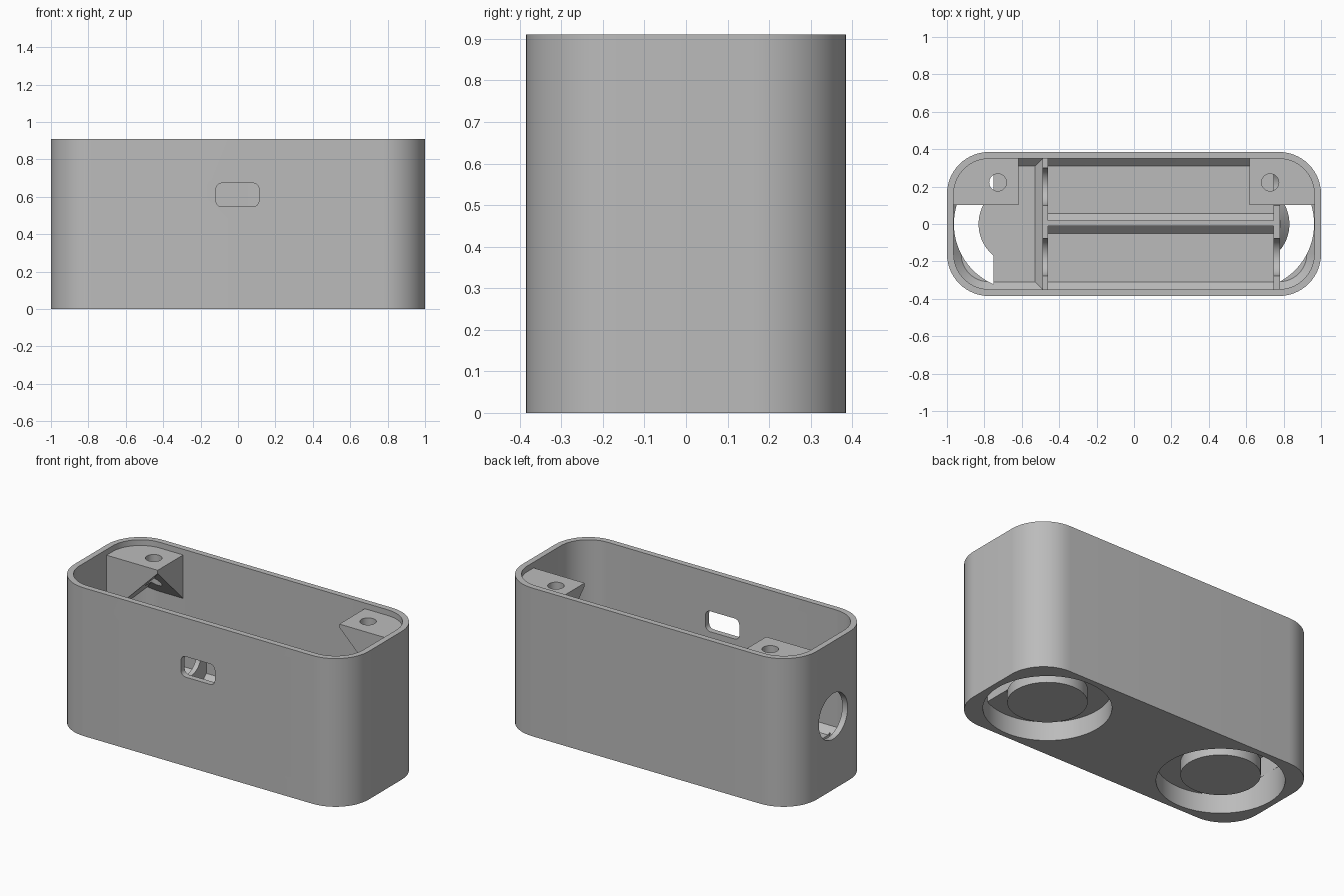
import bpy, bmesh, math

if "Cube" in bpy.data.objects:
    bpy.data.objects.remove(bpy.data.objects["Cube"])

grey = bpy.data.materials.new("plain_grey")
grey.diffuse_color = (0.5, 0.5, 0.5, 1)
grey.use_nodes = True
grey.node_tree.nodes["Principled BSDF"].inputs["Base Color"].default_value = grey.diffuse_color


def make(name, bm):
    bmesh.ops.remove_doubles(bm, verts=bm.verts, dist=1e-5)
    bmesh.ops.recalc_face_normals(bm, faces=bm.faces)
    me = bpy.data.meshes.new(name)
    bm.to_mesh(me)
    bm.free()
    me.materials.append(grey)
    ob = bpy.data.objects.new(name, me)
    bpy.context.collection.objects.link(ob)
    return ob


def loft(name, loops):
    """Skin a stack of equal-length loops and cap both ends."""
    bm = bmesh.new()
    rows = [[bm.verts.new(p) for p in lp] for lp in loops]
    n = len(rows[0])
    for a, b in zip(rows, rows[1:]):
        for i in range(n):
            bm.faces.new((a[i], a[(i + 1) % n], b[(i + 1) % n], b[i]))
    bm.faces.new(rows[0])
    bm.faces.new(rows[-1])
    return make(name, bm)


def prism(name, pts, axis, a, b):
    """Extrude a 2D outline along an axis from a to b."""
    put = {"x": lambda p, t: (t, p[0], p[1]),
           "y": lambda p, t: (p[0], t, p[1]),
           "z": lambda p, t: (p[0], p[1], t)}[axis]
    return loft(name, [[put(p, t) for p in pts] for t in (a, b)])


def lathe(name, prof, cx, n=96):
    """Turn a closed (radius, z) profile around a vertical axis at x = cx."""
    bm = bmesh.new()
    rows = []
    for k in range(n):
        t = 2 * math.pi * k / n
        rows.append([bm.verts.new((cx + r * math.cos(t), r * math.sin(t), z)) for r, z in prof])
    m = len(prof)
    for k in range(n):
        a, b = rows[k], rows[(k + 1) % n]
        for i in range(m):
            j = (i + 1) % m
            if prof[i][0] > 0 or prof[j][0] > 0:
                bm.faces.new((a[i], a[j], b[j], b[i]))
    bmesh.ops.remove_doubles(bm, verts=bm.verts, dist=1e-5)
    bmesh.ops.dissolve_degenerate(bm, edges=bm.edges, dist=1e-6)
    return make(name, bm)


def rrect(hx, hy, r, cx=0, cy=0, n=14):
    out = []
    for q, (sx, sy) in enumerate(((1, 1), (-1, 1), (-1, -1), (1, -1))):
        for i in range(n + 1):
            t = math.pi / 2 * (q + i / n)
            out.append((cx + sx * (hx - r) + r * math.cos(t), cy + sy * (hy - r) + r * math.sin(t)))
    return out


def circle(cx, cy, r, n=48):
    return [(cx + r * math.cos(2 * math.pi * i / n), cy + r * math.sin(2 * math.pi * i / n)) for i in range(n)]


def rect(x0, x1, y0, y1):
    return [(x0, y0), (x1, y0), (x1, y1), (x0, y1)]


def combine(ob, tool, op="DIFFERENCE"):
    mod = ob.modifiers.new("cut", "BOOLEAN")
    mod.operation, mod.solver, mod.object = op, "EXACT", tool
    bpy.context.view_layer.update()
    dg = bpy.context.evaluated_depsgraph_get()
    me = bpy.data.meshes.new_from_object(ob.evaluated_get(dg))
    ob.modifiers.clear()
    ob.data = me
    bpy.data.objects.remove(tool)


def inset(d):
    return rrect(1 - d, 0.385 - d, 0.225 - d)


H, FLOOR, WALL = 0.91, 0.15, 0.036

# Case: rounded shell with a chamfer where the walls meet the floor
case = prism("case", inset(0), "z", 0, H)
levels = ((WALL + 0.04, FLOOR), (WALL, FLOOR + 0.04), (WALL, H + 0.1))
combine(case, loft("cavity", [[(x, y, z) for x, y in inset(d)] for d, z in levels]))

# Ring channels under the floor, open to the inside only at the far ends
R, r = 0.35, 0.218
for cx, edge, top_r in ((-0.613, -0.75, r), (0.613, 0.78, 0.17)):
    combine(case, lathe("channel", [(0, -0.1), (R, -0.1), (R, 0.115), (r, 0.115), (r, 0.037), (0, 0.037)], cx))
    slot = lathe("opening", [(r, 0.06), (R, 0.06), (R, 0.25), (top_r, 0.25), (top_r, FLOOR), (r, 0.1)], cx)
    ends = sorted((edge, math.copysign(1.2, cx)))
    combine(slot, prism("clip", rect(*ends, -0.5, 0.5), "z", 0, 0.4), "INTERSECT")
    combine(case, slot)

# Front port and round side hole
combine(case, prism("port", rrect(0.115, 0.063, 0.032, -0.003, 0.61, 6), "y", -0.5, -0.3))
combine(case, prism("side_hole", circle(0, 0.45, 0.14, 64), "x", -1.1, -0.9))

# Screw bosses in the back corners, sloped underneath towards both walls
for s, side in ((-1, "left"), (1, "right")):
    x0, x1, y0, y1, zt, zb = 0.617, 1.0, 0.102, 0.385, 0.875, 0.855
    boss = prism(side + "_screw_boss", [(y0, zt), (y0, zb), (y1, zb - y1 + y0), (y1, zt)], "x", s * x0, s * x1)
    wedge = prism("wedge", [(s * x0, zt), (s * x0, zb), (s * x1, zb - x1 + x0), (s * x1, zt)], "y", y0, y1)
    combine(boss, wedge, "UNION")
    combine(boss, prism("clip", inset(0.02), "z", 0, H), "INTERSECT")
    combine(boss, prism("screw_hole", circle(s * 0.728, 0.222, 0.046), "z", 0.3, 1))

# Tray end walls with half-round notches, and the divider between the two bays
TOP, LOW = 0.33, 0.14
left = prism("left_tray_wall", [(-0.53, LOW), (-0.53, FLOOR), (-0.49, FLOOR + 0.04), (-0.49, TOP),
                                (-0.46, TOP), (-0.46, LOW)], "y", -0.36, 0.36)
right = prism("right_tray_wall", rect(0.745, 0.78, LOW, TOP), "y", -0.36, 0.36)
for wall, x in ((left, -0.5), (right, 0.76)):
    for y in (-0.177, 0.2):
        combine(wall, prism("notch", circle(y, TOP, 0.1), "x", x - 0.1, x + 0.1))
prism("tray_divider", [(-0.05, LOW), (-0.05, FLOOR), (-0.012, FLOOR + 0.038), (-0.012, TOP), (0.018, TOP),
                       (0.018, FLOOR + 0.038), (0.056, FLOOR), (0.056, LOW)], "x", -0.47, 0.75)

# Smooth the curved walls and keep edges sharp
for ob in bpy.context.scene.objects:
    ob.select_set(True)
    bpy.context.view_layer.objects.active = ob
bpy.ops.object.shade_smooth_by_angle(angle=math.radians(30))
